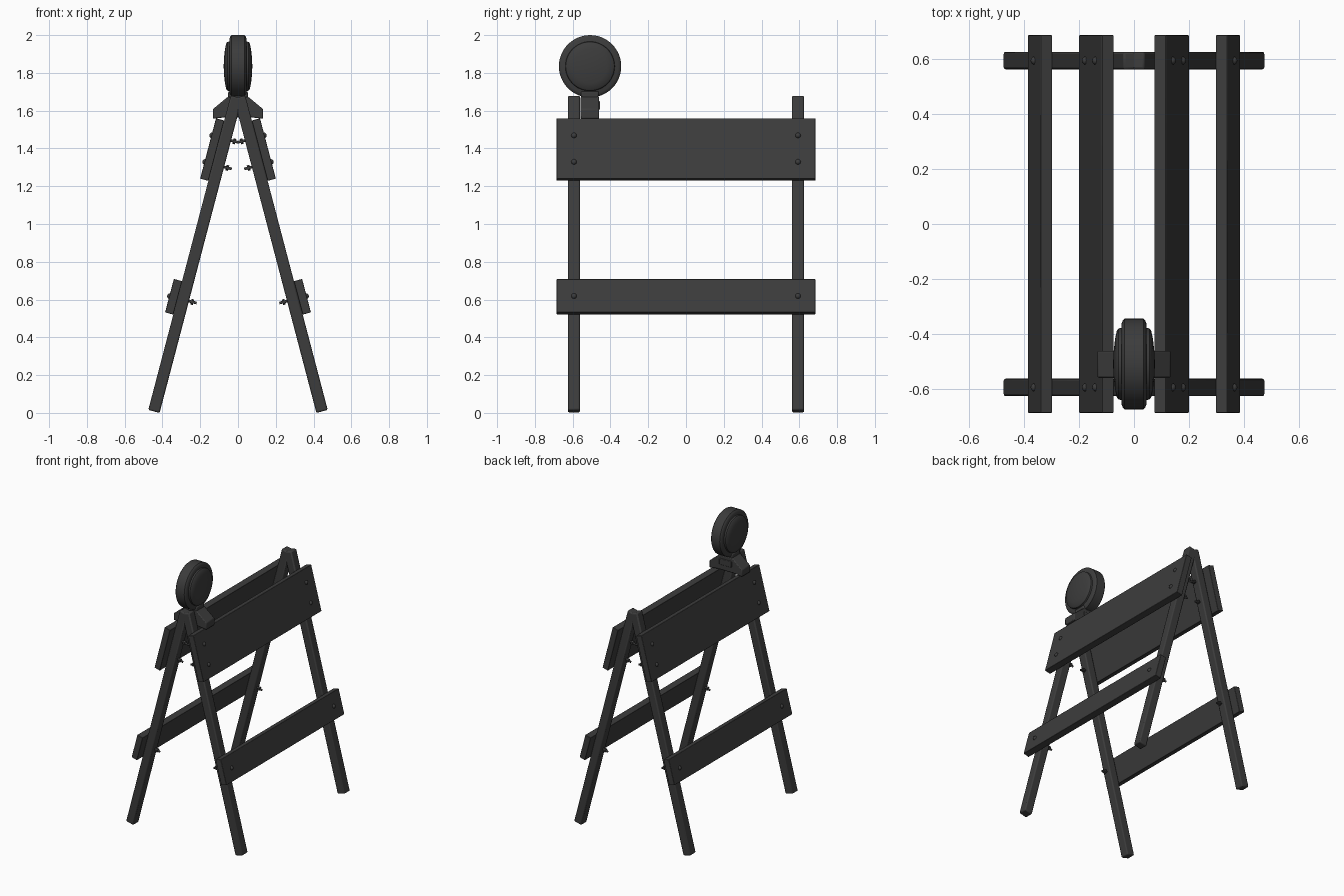
import bpy, bmesh, math
from mathutils import Matrix, Vector

if "Cube" in bpy.data.objects:
    bpy.data.objects.remove(bpy.data.objects["Cube"])

TILT = math.radians(14.7)
dark = bpy.data.materials.new("dark_grey")
dark.diffuse_color = (0.045, 0.045, 0.045, 1)
dark.use_nodes = True
dark.node_tree.nodes["Principled BSDF"].inputs["Base Color"].default_value = dark.diffuse_color


def finish(name, bm, matrix=Matrix(), bevel=0.0, segments=2):
    bmesh.ops.recalc_face_normals(bm, faces=bm.faces[:])
    mesh = bpy.data.meshes.new(name)
    bm.transform(matrix)
    bm.to_mesh(mesh)
    bm.free()
    mesh.materials.append(dark)
    ob = bpy.data.objects.new(name, mesh)
    bpy.context.collection.objects.link(ob)
    if bevel:
        mod = ob.modifiers.new("bevel", "BEVEL")
        mod.width, mod.segments, mod.limit_method = bevel, segments, "ANGLE"
    bpy.ops.object.select_all(action="DESELECT")
    ob.select_set(True)
    bpy.context.view_layer.objects.active = ob
    bpy.ops.object.shade_smooth_by_angle(angle=math.radians(35))
    return ob


def box(name, lo, hi, matrix=Matrix(), bevel=0.0, segments=2):
    lo, hi = Vector(lo), Vector(hi)
    bm = bmesh.new()
    bmesh.ops.create_cube(bm, size=1)
    bm.transform(Matrix.Translation((lo + hi) / 2) @ Matrix.Diagonal((*(hi - lo), 1)))
    return finish(name, bm, matrix, bevel, segments)


def lathe(name, profile, sides, matrix=Matrix()):
    """Spin (x, radius) points about the x axis; the ends sit on the axis."""
    bm = bmesh.new()
    verts = [bm.verts.new((x, 0, r)) for x, r in profile]
    edges = [bm.edges.new(p) for p in zip(verts, verts[1:])]
    bmesh.ops.spin(bm, geom=verts + edges, cent=(0, 0, 0), axis=(1, 0, 0),
                   angle=math.tau, steps=sides, use_merge=True)
    bmesh.ops.remove_doubles(bm, verts=bm.verts[:], dist=1e-5)
    return finish(name, bm, matrix)


def prism(name, outline, y0, y1, bevel):
    """Extrude an (x, z) outline along y."""
    bm = bmesh.new()
    face = bm.faces.new([bm.verts.new((x, y0, z)) for x, z in outline])
    out = bmesh.ops.extrude_face_region(bm, geom=[face])
    bmesh.ops.translate(bm, vec=(0, y1 - y0, 0),
                        verts=[v for v in out["geom"] if isinstance(v, bmesh.types.BMVert)])
    return finish(name, bm, bevel=bevel)


# Two leaning frames: local z runs up the leg, local x points outward
for side, turn in (("right", 0), ("left", math.pi)):
    frame = (Matrix.Rotation(turn, 4, "Z") @ Matrix.Translation((0.445, 0, 0.0078))
             @ Matrix.Rotation(-TILT, 4, "Y"))
    for y in (-0.593, 0.593):
        box(f"{side}_leg", (-0.031, y - 0.032, 0), (0.031, y + 0.032, 1.721), frame, 0.008)
        # Bolts with domed head, shaft and hexagonal nut
        for u in (0.612, 1.346, 1.491):
            at = frame @ Matrix.Translation((0, y, u))
            lathe(f"{side}_bolt", [(0.088, 0), (0.086, 0.008), (0.081, 0.013), (0.075, 0.015),
                                   (0.075, 0.007), (-0.073, 0.007), (-0.073, 0)], 12, at)
            lathe(f"{side}_nut", [(-0.042, 0), (-0.042, 0.015), (-0.056, 0.015),
                                  (-0.056, 0)], 6, at)
    box(f"{side}_lower_board", (0.031, -0.685, 0.522), (0.076, 0.685, 0.705), frame, 0.003)
    box(f"{side}_upper_board", (0.031, -0.685, 1.254), (0.076, 0.685, 1.584), frame, 0.003)

# Warning lamp: saddle base, battery cover, neck
Y, Z = -0.508, 1.835
prism("lamp_base", [(-0.133, 1.557), (-0.133, 1.608), (-0.052, 1.675), (0.052, 1.675),
                    (0.133, 1.608), (0.133, 1.557), (0.065, 1.565), (-0.065, 1.565)],
      -0.558, -0.46, 0.006)
box("base_cover", (-0.05, -0.465, 1.605), (0.05, -0.454, 1.65), bevel=0.004)
box("lamp_neck", (-0.052, -0.556, 1.66), (0.052, -0.462, 1.703), bevel=0.008)

# Round lamp housing and its two domed lenses
centre = Matrix.Translation((0, Y, Z))
lathe("lamp_housing", [(-0.045, 0), (-0.045, 0.148), (-0.04, 0.159), (-0.034, 0.165),
                       (0.034, 0.165), (0.04, 0.159), (0.045, 0.148), (0.045, 0)], 48, centre)
for side, turn in (("right", 0), ("left", math.pi)):
    lathe(f"{side}_lens", [(0.04, 0), (0.04, 0.132), (0.056, 0.129), (0.062, 0.122),
                           (0.069, 0.09), (0.074, 0.045), (0.076, 0)], 48,
          centre @ Matrix.Rotation(turn, 4, "Z"))
